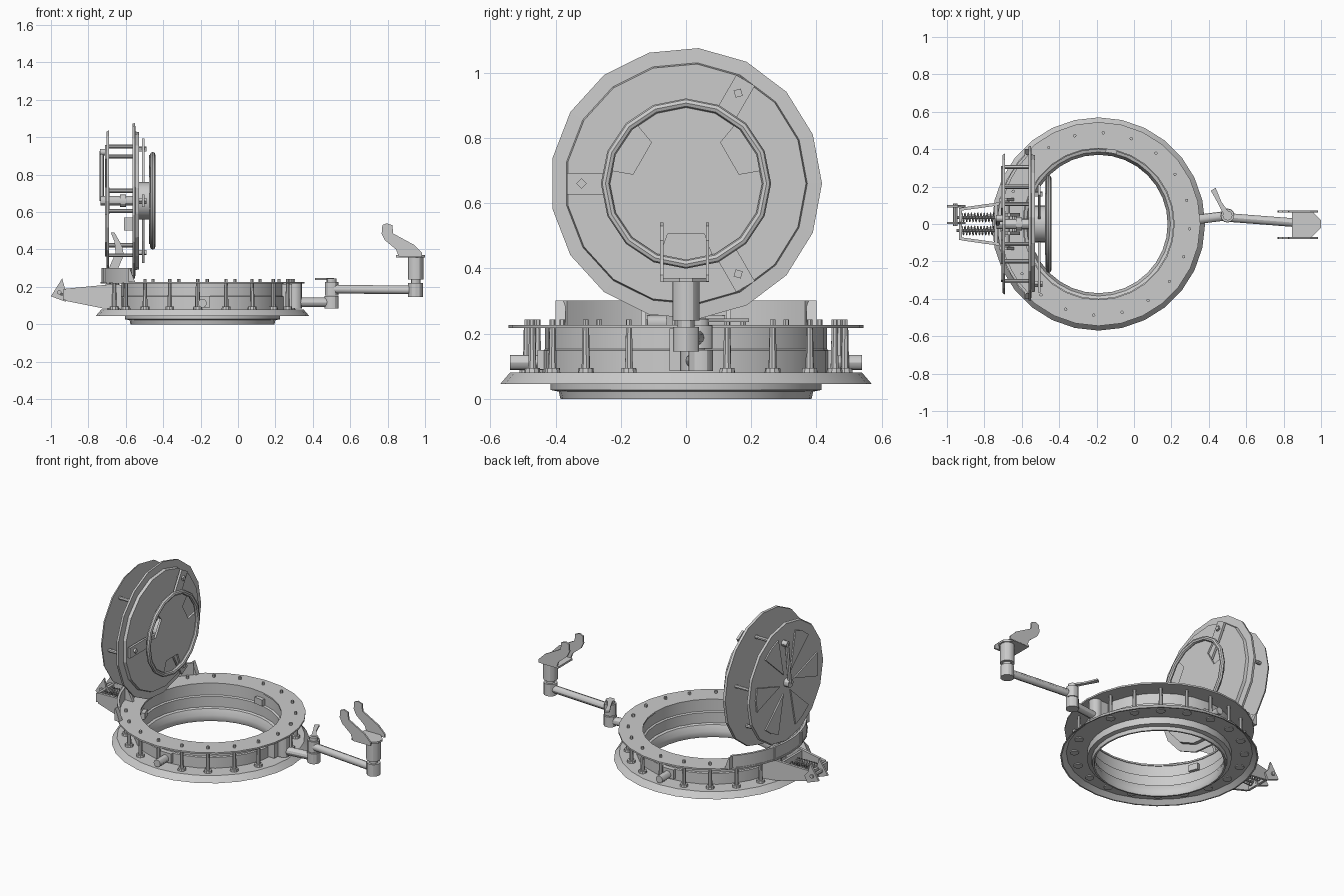
import bpy, bmesh
from math import sin, cos, pi, radians
from mathutils import Matrix, Vector

T = Matrix.Translation
RING = T((-0.19, 0, 0))
# lid frame: local x -> world y, local y -> world z, local z -> world x
LID = T((0, 0, 0.66)) @ Matrix(((0, 0, 1, 0), (1, 0, 0, 0), (0, 1, 0, 0), (0, 0, 0, 1)))
SIDE = Matrix.Rotation(pi / 2, 4, 'X')  # local xy outline -> world xz, depth along -y


def finish(name, bm, m=Matrix(), smooth=False):
    bmesh.ops.recalc_face_normals(bm, faces=bm.faces)
    bm.transform(m)
    me = bpy.data.meshes.new(name)
    bm.to_mesh(me)
    bm.free()
    ob = bpy.data.objects.new(name, me)
    bpy.context.collection.objects.link(ob)
    if smooth:
        bpy.ops.object.select_all(action='DESELECT')
        ob.select_set(True)
        bpy.context.view_layer.objects.active = ob
        bpy.ops.object.shade_smooth_by_angle(angle=radians(30))
    return ob


def lathe(name, prof, n, m=Matrix(), a0=0, a1=360, smooth=True):
    """Spin a closed (r, z) profile about local z, fully or through an arc."""
    bm = bmesh.new()
    full = a1 - a0 == 360
    rows = []
    for i in range(n if full else n + 1):
        a = radians(a0 + (a1 - a0) * i / n)
        rows.append([bm.verts.new((r * cos(a), r * sin(a), z)) for r, z in prof])
    k = len(prof)
    for i in range(n):
        p, q = rows[i], rows[(i + 1) % len(rows)]
        for j in range(k):
            bm.faces.new((p[j], q[j], q[(j + 1) % k], p[(j + 1) % k]))
    if not full:
        bm.faces.new(rows[0])
        bm.faces.new(rows[-1])
    return finish(name, bm, m, smooth)


def prism(name, pts, z0, z1, m=Matrix()):
    bm = bmesh.new()
    lo = [bm.verts.new((x, y, z0)) for x, y in pts]
    hi = [bm.verts.new((x, y, z1)) for x, y in pts]
    bm.faces.new(lo)
    bm.faces.new(hi)
    for i in range(len(pts)):
        j = (i + 1) % len(pts)
        bm.faces.new((lo[i], lo[j], hi[j], hi[i]))
    return finish(name, bm, m)


def box(name, lo, hi, m=Matrix()):
    return prism(name, [(lo[0], lo[1]), (hi[0], lo[1]), (hi[0], hi[1]), (lo[0], hi[1])], lo[2], hi[2], m)


def rod(name, a, b, r, r2=None, n=12, m=Matrix()):
    a, b = Vector(a), Vector(b)
    d = b - a
    bm = bmesh.new()
    bmesh.ops.create_cone(bm, cap_ends=True, segments=n, radius1=r, radius2=r if r2 is None else r2, depth=d.length)
    return finish(name, bm, m @ T((a + b) / 2) @ d.to_track_quat('Z', 'Y').to_matrix().to_4x4(), True)


def spin(a):
    return Matrix.Rotation(radians(a), 4, 'Z')


# --- Ring: hollow base flange, rolled lower lip, wall, top flange ---
lathe("base_flange", [(0.57, 0.045), (0.54, 0.08), (0.41, 0.08), (0.41, 0.07), (0.535, 0.07), (0.562, 0.045)], 28, RING)
lathe("lower_lip", [(0.37, 0.01), (0.375, 0), (0.385, 0), (0.39, 0.022), (0.415, 0.027), (0.415, 0.05),
                    (0.415, 0.085), (0.385, 0.075), (0.37, 0.04)], 32, RING)
lathe("ring_wall", [(0.40, 0.075), (0.44, 0.075), (0.44, 0.148), (0.432, 0.152), (0.432, 0.217),
                    (0.41, 0.217), (0.41, 0.15), (0.40, 0.145)], 28, RING)
lathe("top_flange", [(0.405, 0.217), (0.545, 0.217), (0.545, 0.227), (0.405, 0.227)], 28, RING)

# --- Posts with feet and bolt heads ---
for i in range(20):
    m = RING @ spin(-3 + 18 * i) @ T((0.488, 0, 0))
    if i:
        rod("post", (0, 0, 0.09), (0, 0, 0.218), 0.013, 0.010, 8, m)
        rod("post_foot", (0, 0, 0.064), (0, 0, 0.094), 0.027, 0.023, 10, m)
    rod("bolt_head", (0, 0, 0.225), (0, 0, 0.243), 0.009, n=6, m=m)

# --- Drain lugs on the wall and latch blocks inside ---
for a in (-90, 90):
    m = RING @ spin(a)
    rod("side_lug", (0.43, 0, 0.112), (0.54, 0, 0.112), 0.023, m=m)
    box("lug_plate", (0.43, -0.04, 0.09), (0.455, 0.04, 0.15), m)
for a in (80, 200):
    box("inner_latch", (0.385, -0.03, 0.15), (0.415, 0.03, 0.19), RING @ spin(a))

# --- Raised guard on the hinge side, with sloping ends ---
lathe("hinge_guard", [(0.525, 0.225), (0.54, 0.225), (0.54, 0.302), (0.525, 0.302)], 12, RING, 136, 224)
for s in (-1, 1):
    prism("guard_end", [(-0.585, 0.225), (-0.55, 0.225), (-0.58, 0.302), (-0.585, 0.302)],
          -0.015, 0.015, T((0, s * 0.385, 0)) @ SIDE)
    prism("guard_gusset", [(-0.72, 0.225), (-0.64, 0.225), (-0.68, 0.30), (-0.72, 0.30)],
          -0.008, 0.008, T((0, s * 0.13, 0)) @ SIDE)

# --- Lid: stepped main disc and outer plate, joined by pins ---
lathe("lid_disc", [(0.002, -0.562), (0.415, -0.565), (0.417, -0.55), (0.372, -0.548), (0.368, -0.53),
                   (0.002, -0.53)], 17, LID, smooth=False)
lathe("lid_back_plate", [(0.002, -0.702), (0.37, -0.702), (0.377, -0.69), (0.002, -0.688)], 16, LID, smooth=False)
for i in range(6):
    rod("lid_pin", (0.31, 0, -0.69), (0.31, 0, -0.555), 0.011, n=8, m=LID @ spin(i * 60 + 10))
rod("lid_axle", (0, 0, -0.735), (0, 0, -0.47), 0.026, m=LID)
rod("axle_collar", (0, 0, -0.63), (0, 0, -0.60), 0.034, m=LID)

# --- Radial ribs and handle on the outside of the lid ---
for i in range(6):
    prism("back_rib", [(0.07, 0.0), (0.30, -0.075), (0.31, 0), (0.30, 0.075)], -0.71, -0.70, LID @ spin(60 * i))
rod("outer_handle", (0, 0, -0.728), (0.03, 0.265, -0.728), 0.012, m=LID)
rod("handle_knob", (0.03, 0.26, -0.738), (0.03, 0.26, -0.70), 0.018, m=LID)

# --- Locking bars under the wheel ---
for a in (60, 180, 300):
    m = LID @ spin(a)
    prism("locking_bar", [(0.05, -0.02), (0.23, -0.033), (0.365, -0.033), (0.365, 0.033), (0.23, 0.033), (0.05, 0.02)],
          -0.514, -0.50, m)
    rod("bar_bolt", (0.32, 0, -0.535), (0.32, 0, -0.488), 0.016, n=4, m=m @ spin(0))
rod("wheel_hub", (0, 0, -0.535), (0, 0, -0.47), 0.10, n=16, m=LID)

# --- Hand wheel: notched disc with a round rim ---
disc = []
for k in (30, 150, 270):
    disc += [(0.245, k - 20), (0.165, k - 20), (0.165, k + 20), (0.245, k + 20)]
    disc += [(0.245, k + d) for d in (40, 60, 80)]
prism("wheel_disc", [(r * cos(radians(a)), r * sin(radians(a))) for r, a in disc], -0.475, -0.462, LID)
lathe("wheel_rim", [(0.247 + 0.014 * cos(t * pi / 4), -0.456 + 0.014 * sin(t * pi / 4)) for t in range(8)],
      16, LID)

# --- Hinge: side arms, springs, end fork, lid brackets ---
arm = [(-0.92, 0.19), (-0.66, 0.215), (-0.62, 0.21), (-0.62, 0.08), (-0.72, 0.085), (-0.92, 0.125)]
for s in (-1, 1):
    slant = T((-0.92, s * 0.08, 0)) @ spin(s * 8) @ T((0.92, 0, 0))
    prism("hinge_arm", arm, -0.008, 0.008, slant @ SIDE)
    prism("end_fork", [(-1.0, 0.15), (-0.94, 0.245), (-0.925, 0.19), (-0.90, 0.16), (-0.92, 0.12), (-0.97, 0.138)],
          -0.006, 0.006, T((0, 0.05 + s * 0.045, 0)) @ SIDE)
    prism("lid_bracket", [(-0.69, 0.30), (-0.655, 0.38), (-0.66, 0.44), (-0.68, 0.49), (-0.66, 0.49),
                          (-0.62, 0.42), (-0.61, 0.37), (-0.64, 0.30), (-0.66, 0.20), (-0.71, 0.20)],
          -0.01, 0.01, T((0, s * 0.05, 0)) @ SIDE)
    rod("spring_rod", (-0.95, s * 0.035, 0.16), (-0.70, s * 0.035, 0.16), 0.007, n=8)
    cu = bpy.data.curves.new("spring", 'CURVE')
    cu.dimensions = '3D'
    cu.bevel_depth = 0.0035
    cu.bevel_resolution = 0
    sp = cu.splines.new('POLY')
    sp.points.add(80)
    for i, p in enumerate(sp.points):
        a = i * pi / 4
        p.co = (-0.92 + 0.17 * i / 80, s * 0.035 + 0.023 * cos(a), 0.16 + 0.023 * sin(a), 1)
    bpy.context.collection.objects.link(bpy.data.objects.new("spring", cu))
rod("fork_pin", (-0.955, -0.01, 0.17), (-0.955, 0.11, 0.17), 0.012, n=8)
box("spring_stop", (-0.935, -0.085, 0.13), (-0.92, 0.085, 0.185))
box("spring_seat", (-0.745, -0.10, 0.12), (-0.73, 0.10, 0.20))
rod("hinge_pin", (-0.685, -0.12, 0.235), (-0.685, 0.12, 0.235), 0.02)
rod("bracket_pin", (-0.64, -0.06, 0.38), (-0.64, 0.06, 0.38), 0.012, n=8)
box("bracket_foot", (-0.61, -0.03, 0.50), (-0.56, 0.03, 0.57))

# --- Rest arm on the right: mount, elbow with lever, tube ---
box("arm_mount", (0.23, -0.05, 0.085), (0.29, 0.05, 0.215))
rod("arm_mount_post", (0.305, 0.02, 0.085), (0.305, 0.02, 0.225), 0.037)
rod("lower_tube", (0.30, 0.02, 0.117), (0.50, 0.045, 0.117), 0.025)
rod("elbow_base", (0.50, 0.045, 0.085), (0.50, 0.045, 0.15), 0.038)
rod("elbow_top", (0.50, 0.045, 0.155), (0.50, 0.045, 0.225), 0.036)
rod("elbow_cap", (0.50, 0.045, 0.225), (0.50, 0.045, 0.245), 0.026)
lever = T((0.50, 0.045, 0)) @ spin(121)
prism("lever", [(0, -0.016), (0.08, -0.01), (0.16, -0.022), (0.16, 0.008), (0.08, 0.01), (0, 0.016)],
      0.236, 0.246, lever)
rod("upper_tube", (0.50, 0.035, 0.188), (0.95, 0.0, 0.183), 0.023)
rod("wrist_base", (0.95, 0, 0.145), (0.95, 0, 0.22), 0.04)
rod("wrist_neck", (0.95, 0, 0.215), (0.95, 0, 0.245), 0.026)
rod("wrist_top", (0.95, 0, 0.24), (0.95, 0, 0.36), 0.042)

# --- Cradle: base plate and two curved prongs ---
prism("cradle_base", [(0.845, -0.07), (0.95, -0.07), (1.0, -0.02), (1.0, 0.02), (0.95, 0.07), (0.845, 0.07)],
      0.358, 0.37)
prong = [(0.985, 0.36), (0.86, 0.36), (0.845, 0.40), (0.785, 0.45), (0.768, 0.485), (0.772, 0.53),
         (0.795, 0.54), (0.825, 0.53), (0.83, 0.485), (0.94, 0.425), (0.985, 0.38)]
for y in (-0.074, 0.066):
    prism("cradle_prong", prong, -0.005, 0.005, T((0, y, 0)) @ SIDE)
